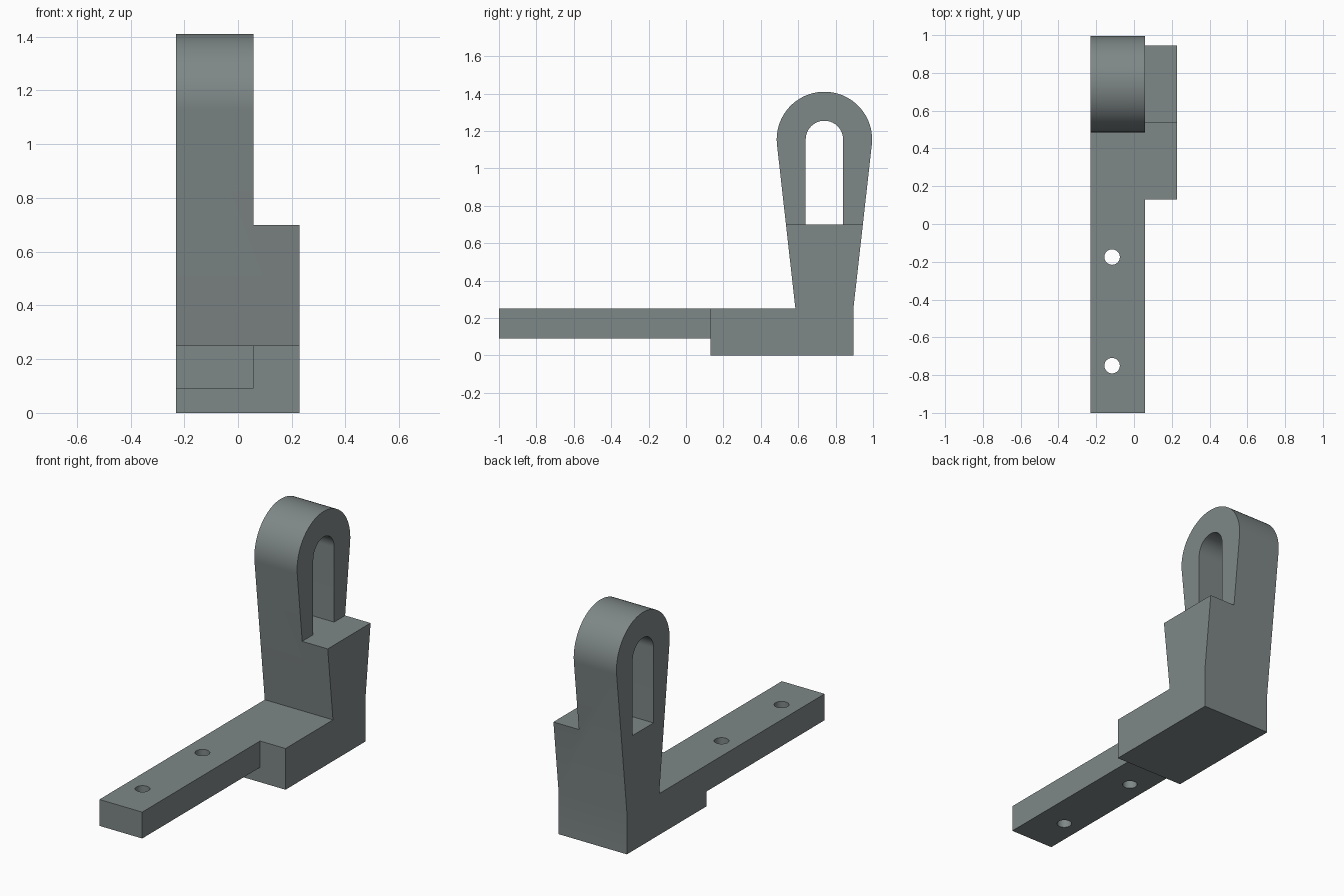
import bpy, bmesh, math
from mathutils import Matrix

if "Cube" in bpy.data.objects:
    bpy.data.objects.remove(bpy.data.objects["Cube"])

X0, X_MID, X1 = -0.23, 0.057, 0.228      # left side, step, right side
EYE_Y, EYE_Z, EYE_R, SLOT_R = 0.74, 1.155, 0.255, 0.10
STEP_Z, TOP_Z = 0.70, 0.25

grey = bpy.data.materials.new("slate_grey")
grey.diffuse_color = (0.21, 0.242, 0.242, 1)
grey.use_nodes = True
grey.node_tree.nodes["Principled BSDF"].inputs["Base Color"].default_value = grey.diffuse_color


def finish(name, bm):
    bmesh.ops.recalc_face_normals(bm, faces=bm.faces)
    mesh = bpy.data.meshes.new(name)
    bm.to_mesh(mesh)
    bm.free()
    mesh.materials.append(grey)
    obj = bpy.data.objects.new(name, mesh)
    bpy.context.collection.objects.link(obj)
    return obj


def extrude_profile(name, points, xa, xb):
    """Extrude a closed (y, z) outline along x."""
    bm = bmesh.new()
    face = bm.faces.new([bm.verts.new((xa, y, z)) for y, z in points])
    ext = bmesh.ops.extrude_face_region(bm, geom=[face])
    verts = [v for v in ext["geom"] if isinstance(v, bmesh.types.BMVert)]
    bmesh.ops.translate(bm, verts=verts, vec=(xb - xa, 0, 0))
    return finish(name, bm)


def arc(radius, start, end, steps):
    angles = [start + (end - start) * i / steps for i in range(steps + 1)]
    return [(EYE_Y + radius * math.cos(a), EYE_Z + radius * math.sin(a)) for a in angles]


def rect(ya, yb, za, zb):
    return [(ya, za), (yb, za), (yb, zb), (ya, zb)]


# Bracket: bar, foot and tapered upright with a round head, in one outline
half = 0.155
dz = EYE_Z - TOP_Z
tangent = math.atan2(-dz, half) + math.acos(EYE_R / math.hypot(half, dz))
outline = [(-1, 0.09), (0.13, 0.09), (0.13, 0), (EYE_Y + half, 0), (EYE_Y + half, TOP_Z)]
outline += arc(EYE_R, tangent, math.pi - tangent, 64)
outline += [(EYE_Y - half, TOP_Z), (-1, TOP_Z)]
bracket = extrude_profile("bracket", outline, X0, X1)

# Cutters: head step, bar step, slot and two screw holes
slot = [(EYE_Y - SLOT_R, STEP_Z), (EYE_Y + SLOT_R, STEP_Z)] + arc(SLOT_R, 0, math.pi, 32)
cutters = [
    extrude_profile("head_step_cutter", rect(0.3, 1.2, STEP_Z, 1.6), X_MID, 0.5),
    extrude_profile("bar_step_cutter", rect(-1.2, 0.13, -0.2, 0.5), X_MID, 0.5),
    extrude_profile("slot_cutter", slot, -0.5, 0.5),
]
for y in (-0.175, -0.75):
    bm = bmesh.new()
    bmesh.ops.create_cone(bm, cap_ends=True, segments=32, radius1=0.041, radius2=0.041,
                          depth=0.6, matrix=Matrix.Translation((-0.116, y, 0.17)))
    cutters.append(finish("screw_hole_cutter", bm))

bpy.context.view_layer.objects.active = bracket
bracket.select_set(True)
for cutter in cutters:
    mod = bracket.modifiers.new("cut", 'BOOLEAN')
    mod.operation = 'DIFFERENCE'
    mod.solver = 'EXACT'
    mod.object = cutter
    bpy.ops.object.modifier_apply(modifier=mod.name)
for cutter in cutters:
    bpy.data.objects.remove(cutter)

# Smooth the round surfaces, keep the edges sharp
bpy.ops.object.shade_smooth_by_angle(angle=math.radians(20))
bracket.data.update()
